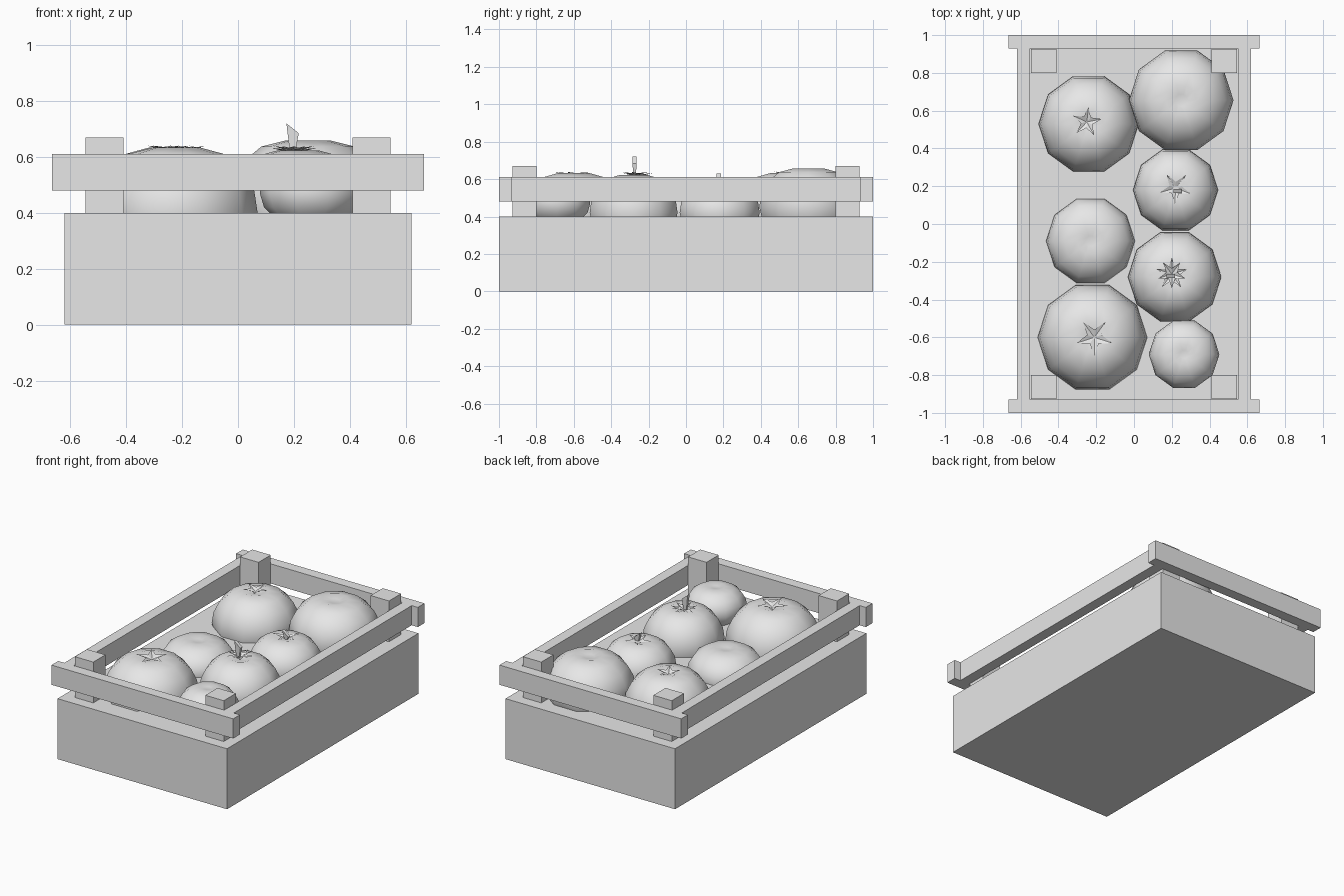
import bpy, bmesh
from math import sin, cos, pi
from mathutils import Matrix

old = bpy.data.objects.get("Cube")
if old:
    bpy.data.objects.remove(old, do_unlink=True)

# One plain colour for everything
grey = bpy.data.materials.new("plain grey")
grey.use_nodes = True
colour = (0.8, 0.8, 0.8, 1)
grey.diffuse_color = colour
grey.node_tree.nodes["Principled BSDF"].inputs["Base Color"].default_value = colour


def finish(name, bm, smooth=False):
    bmesh.ops.recalc_face_normals(bm, faces=bm.faces)
    for f in bm.faces:
        f.smooth = smooth
    mesh = bpy.data.meshes.new(name)
    bm.to_mesh(mesh)
    bm.free()
    mesh.materials.append(grey)
    obj = bpy.data.objects.new(name, mesh)
    bpy.context.collection.objects.link(obj)
    return obj


def box(name, x0, x1, y0, y1, z0, z1):
    bm = bmesh.new()
    centre = Matrix.Translation(((x0 + x1) / 2, (y0 + y1) / 2, (z0 + z1) / 2))
    size = Matrix.Diagonal((x1 - x0, y1 - y0, z1 - z0, 1))
    bmesh.ops.create_cube(bm, size=1, matrix=centre @ size)
    return finish(name, bm)


# Tomato outline as (radius, height) from the dimpled top to the bottom
OUTLINE = [(0.12, 0.93), (0.3, 0.99), (0.6, 0.89), (0.84, 0.63), (0.96, 0.33),
           (1, 0), (0.92, -0.4), (0.65, -0.8), (0.3, -0.98)]
SIDES = 10


def tomato(name, x, y, r, mid, height):
    bm = bmesh.new()
    rings = [[bm.verts.new((x + r * w * cos(2 * pi * i / SIDES),
                            y + r * w * sin(2 * pi * i / SIDES),
                            mid + height * h)) for i in range(SIDES)]
             for w, h in OUTLINE]
    for a, b in zip(rings, rings[1:]):
        for i in range(SIDES):
            j = (i + 1) % SIDES
            bm.faces.new((a[i], a[j], b[j], b[i]))
    bm.faces.new(rings[0])
    bm.faces.new(rings[-1])
    return finish(name, bm, True)


# Five-pointed leaf crown, pinched down in the middle
def crown(name, x, y, z, r, turn):
    bm = bmesh.new()
    hub = bm.verts.new((x, y, z - 0.015))
    rim = []
    for i in range(10):
        a = turn + i * pi / 5
        w, lift = (r, 0.006) if i % 2 == 0 else (r * 0.4, 0)
        rim.append(bm.verts.new((x + w * cos(a), y + w * sin(a), z + lift)))
    for i in range(10):
        bm.faces.new((hub, rim[i], rim[(i + 1) % 10]))
    return finish(name, bm)


# Stem that widens towards its slanted tip
def stem(name, x, y, z0, z1, w):
    bm = bmesh.new()
    corners = [(-1, -1), (1, -1), (1, 1), (-1, 1)]
    low = [bm.verts.new((x + w * 0.4 * a, y + w * 0.3 * b, z0)) for a, b in corners]
    top = [bm.verts.new((x + w * a, y + w * 0.5 * b, z1 - (a + 1) * w * 0.8))
           for a, b in corners]
    for i in range(4):
        j = (i + 1) % 4
        bm.faces.new((low[i], low[j], top[j], top[i]))
    bm.faces.new(low)
    bm.faces.new(top)
    return finish(name, bm)


# Crate: solid base, raised slats and corner posts
box("crate_base", -0.62, 0.62, -1, 1, 0, 0.4)
for s, side in ((-1, "right"), (1, "left")):
    box(side + "_slat", *sorted((s * 0.55, s * 0.62)), -0.93, 0.93, 0.48, 0.61)
for t, end in ((-1, "front"), (1, "back")):
    box(end + "_slat", -0.665, 0.665, *sorted((t * 0.93, t)), 0.48, 0.61)
    for s, side in ((-1, "right"), (1, "left")):
        box(end + "_" + side + "_post", *sorted((s * 0.41, s * 0.545)),
            *sorted((t * 0.8, t * 0.927)), 0.4, 0.67)

# Tomatoes: x, y, radius, middle height, half height
tomato("front_right_tomato", -0.22, -0.6, 0.29, 0.4, 0.235)
tomato("middle_right_tomato", -0.23, -0.09, 0.235, 0.4, 0.15)
tomato("back_right_tomato", -0.24, 0.53, 0.265, 0.42, 0.215)
tomato("back_left_tomato", 0.25, 0.655, 0.277, 0.45, 0.21)
tomato("inner_left_tomato", 0.22, 0.18, 0.225, 0.42, 0.165)
tomato("outer_left_tomato", 0.215, -0.28, 0.247, 0.42, 0.205)
tomato("front_left_tomato", 0.265, -0.69, 0.187, 0.47, 0.125)

# Crowns and stems
crown("front_right_crown", -0.21, -0.6, 0.632, 0.1, -pi / 2)
crown("back_right_crown", -0.25, 0.54, 0.634, 0.08, 0.2)
crown("inner_left_crown", 0.22, 0.19, 0.584, 0.085, 0.9)
crown("outer_left_crown", 0.2, -0.265, 0.626, 0.085, 0.3)
crown("outer_left_crown_upper", 0.2, -0.265, 0.632, 0.075, 0.95)
stem("inner_left_stem", 0.23, 0.175, 0.57, 0.63, 0.022)
stem("outer_left_stem", 0.195, -0.275, 0.61, 0.72, 0.022)
